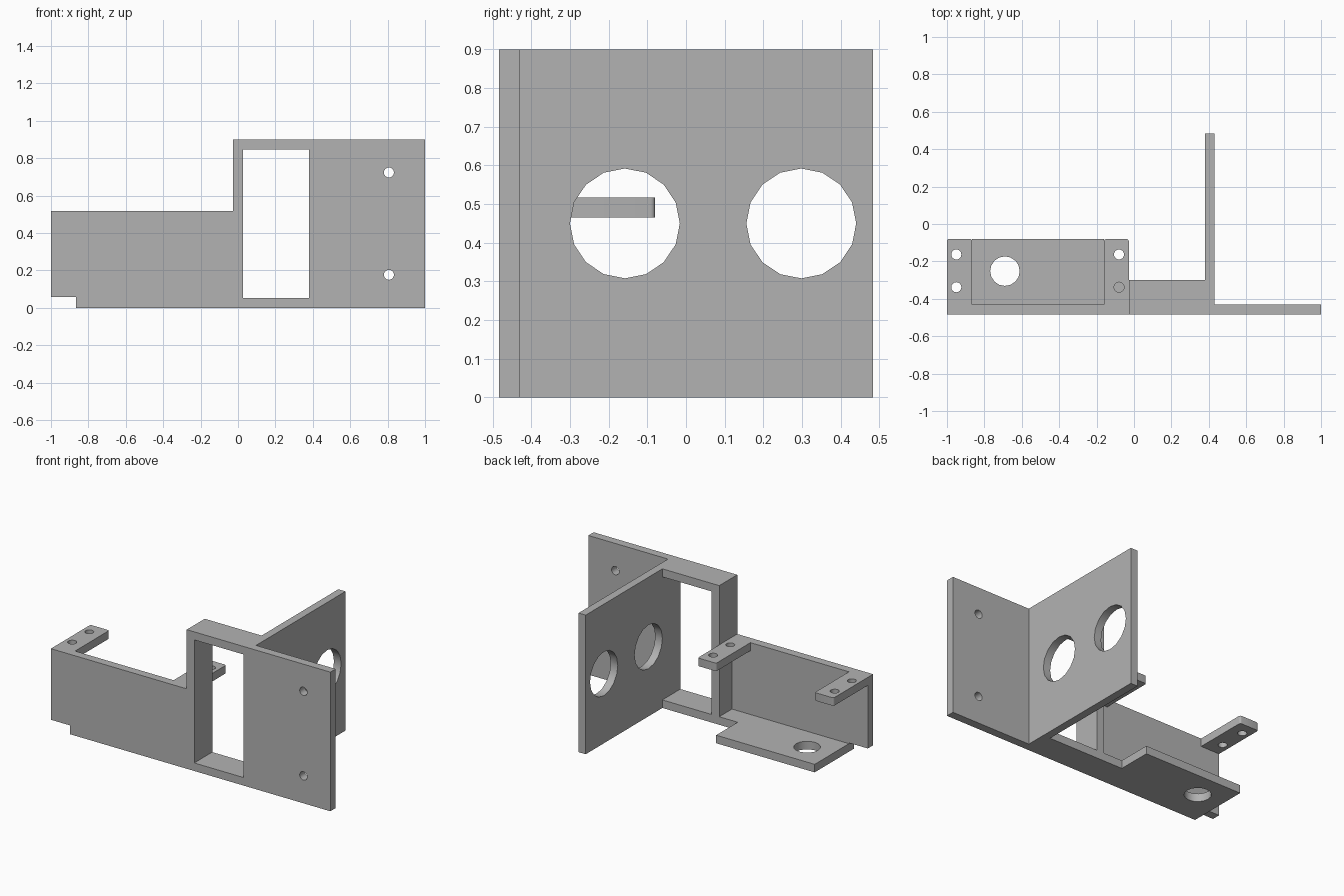
import bpy, bmesh
from mathutils import Vector, Matrix

scene = bpy.context.scene
cube = bpy.data.objects.get("Cube")
if cube:
    bpy.data.objects.remove(cube, do_unlink=True)

grey = bpy.data.materials.new("plain grey")
grey.use_nodes = True
colour = (0.45, 0.45, 0.45, 1)
grey.diffuse_color = colour
grey.node_tree.nodes["Principled BSDF"].inputs["Base Color"].default_value = colour

FRONT, INNER, BACK = -0.484, -0.43, 0.484   # depth of front plate and side plate
TOP, T = 0.9, 0.052                         # overall height and wall thickness


def finish(name, bm):
    mesh = bpy.data.meshes.new(name)
    bmesh.ops.recalc_face_normals(bm, faces=bm.faces)
    bm.to_mesh(mesh)
    bm.free()
    mesh.materials.append(grey)
    ob = bpy.data.objects.new(name, mesh)
    scene.collection.objects.link(ob)
    return ob


def box(name, x, y, z, rounded=0):
    bm = bmesh.new()
    lo, hi = Vector((x[0], y[0], z[0])), Vector((x[1], y[1], z[1]))
    bmesh.ops.create_cube(bm, size=1, matrix=Matrix.Translation((lo + hi) / 2)
                          @ Matrix.Diagonal((*(hi - lo), 1)))
    if rounded:  # soften the upright edges at the rear
        edges = [e for e in bm.edges if all(v.co.y > y[1] - 0.001 for v in e.verts)
                 and abs(e.verts[0].co.z - e.verts[1].co.z) > 0.01]
        bmesh.ops.bevel(bm, geom=edges, offset=rounded, segments=4,
                        profile=0.5, affect='EDGES')
    return finish(name, bm)


def drill(centre, radius, axis, length=0.2):
    bm = bmesh.new()
    turn = {'X': Matrix.Rotation(1.5707963, 4, 'Y'),
            'Y': Matrix.Rotation(1.5707963, 4, 'X'), 'Z': Matrix()}[axis]
    bmesh.ops.create_cone(bm, cap_ends=True, segments=16, radius1=radius, radius2=radius,
                          depth=length, matrix=Matrix.Translation(centre) @ turn)
    return finish("hole_cutter", bm)


def combine(body, other, operation):
    mod = body.modifiers.new("combine", 'BOOLEAN')
    mod.operation, mod.solver, mod.object = operation, 'EXACT', other
    bpy.context.view_layer.objects.active = body
    bpy.ops.object.modifier_apply(modifier=mod.name)
    bpy.data.objects.remove(other, do_unlink=True)


# Front plate: stepped outline with a notch at the lower corner
bm = bmesh.new()
outline = [(-0.865, 0), (1, 0), (1, TOP), (-0.028, TOP), (-0.028, 0.517),
           (-1, 0.517), (-1, 0.057), (-0.865, 0.057)]
face = bm.faces.new([bm.verts.new((x, FRONT, z)) for x, z in outline])
ext = bmesh.ops.extrude_face_region(bm, geom=[face])
bmesh.ops.translate(bm, vec=(0, INNER - FRONT, 0),
                    verts=[v for v in ext["geom"] if isinstance(v, bmesh.types.BMVert)])
bracket = finish("mounting_bracket", bm)

# Window surround, side plate, floor shelf and the two screw tabs
parts = [
    box("window_surround", (-0.028, 0.4), (FRONT, -0.3), (0, TOP)),
    box("side_plate", (0.379, 0.43), (FRONT, BACK), (0, TOP)),
    box("floor_strip", (-0.3, 0.1), (FRONT, -0.3), (0, T)),
    box("floor_shelf", (-0.865, -0.16), (FRONT, -0.08), (0, T)),
    box("outer_tab", (-1, -0.865), (FRONT, -0.08), (0.465, 0.517), 0.012),
    box("inner_tab", (-0.16, -0.028), (FRONT, -0.08), (0.465, 0.517), 0.012),
]
for part in parts:
    combine(bracket, part, 'UNION')

# Openings: window, sensor holes, cable hole and screw holes
cutters = [box("window_cutter", (0.026, 0.379), (-0.7, -0.1), (T, 0.848))]
cutters += [drill((0.405, y, 0.45), 0.142, 'X') for y in (-0.158, 0.298)]
cutters.append(drill((-0.69, -0.252, 0.026), 0.079, 'Z'))
cutters += [drill((x, y, 0.49), 0.027, 'Z') for x in (-0.95, -0.08) for y in (-0.163, -0.338)]
cutters += [drill((0.807, -0.457, z), 0.027, 'Y') for z in (0.177, 0.724)]
for cutter in cutters:
    combine(bracket, cutter, 'DIFFERENCE')

# Smooth hole walls, crisp plate edges
bpy.ops.object.select_all(action='DESELECT')
bracket.select_set(True)
bpy.context.view_layer.objects.active = bracket
bpy.ops.object.shade_smooth_by_angle()
